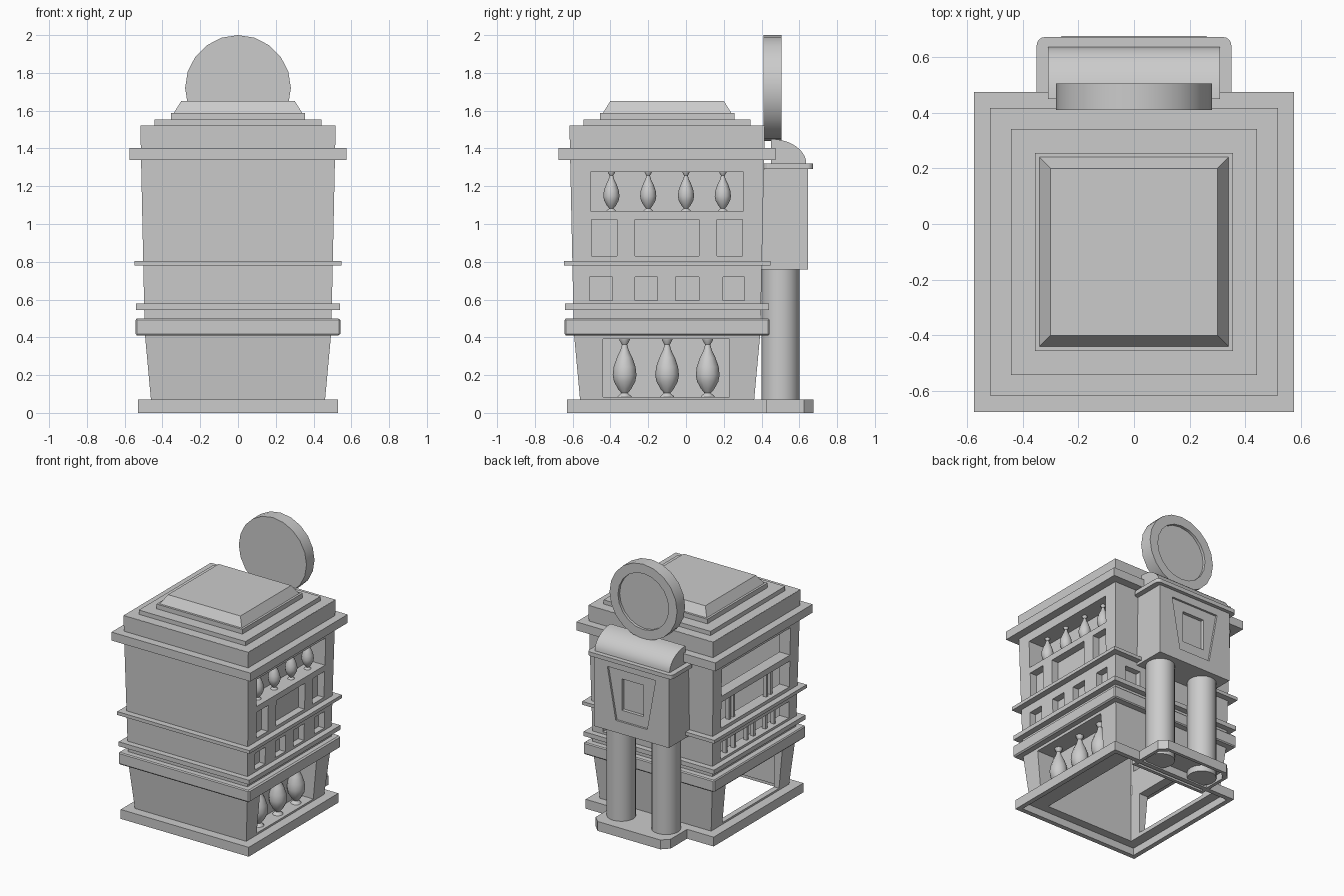
import bpy, bmesh, math

if "Cube" in bpy.data.objects:
    bpy.data.objects.remove(bpy.data.objects["Cube"])

CY = -0.1  # centre of the main building in y


def mesh_object(name, verts, faces):
    me = bpy.data.meshes.new(name)
    bm = bmesh.new()
    vs = [bm.verts.new(v) for v in verts]
    for f in faces:
        bm.faces.new([vs[i] for i in f])
    bmesh.ops.recalc_face_normals(bm, faces=bm.faces)
    bm.to_mesh(me)
    bm.free()
    ob = bpy.data.objects.new(name, me)
    bpy.context.collection.objects.link(ob)
    return ob


def prism(name, bottom, top):
    n = len(bottom)
    faces = [tuple(range(n)), tuple(range(n, 2 * n))]
    faces += [(i, (i + 1) % n, n + (i + 1) % n, n + i) for i in range(n)]
    return mesh_object(name, bottom + top, faces)


def rect(x0, x1, y0, y1, z):
    return [(x0, y0, z), (x1, y0, z), (x1, y1, z), (x0, y1, z)]


def box(name, x0, x1, y0, y1, z0, z1):
    return prism(name, rect(x0, x1, y0, y1, z0), rect(x0, x1, y0, y1, z1))


def square(h, z):
    return rect(-h, h, CY - h, CY + h, z)


def slab(name, z0, z1, h0, h1=None):
    return prism(name, square(h0, z0), square(h1 or h0, z1))


def ring(name, z0, z1, h0, h1=None):
    inner = (-0.42, 0.32, CY - 0.43, CY + 0.43)
    loops = [square(h0, z0), square(h1 or h0, z1), rect(*inner, z1), rect(*inner, z0)]
    faces = []
    for k in range(4):
        a, b = 4 * k, 4 * ((k + 1) % 4)
        faces += [(a + i, a + (i + 1) % 4, b + (i + 1) % 4, b + i) for i in range(4)]
    return mesh_object(name, sum(loops, []), faces)


def activate(ob):
    bpy.ops.object.select_all(action='DESELECT')
    ob.select_set(True)
    bpy.context.view_layer.objects.active = ob


def cut(ob, cutters):
    for c in cutters:
        m = ob.modifiers.new("cut", 'BOOLEAN')
        m.object, m.operation, m.solver = c, 'DIFFERENCE', 'EXACT'
        activate(ob)
        bpy.ops.object.modifier_apply(modifier=m.name)
        bpy.data.objects.remove(c)


def smooth(ob, angle=40):
    activate(ob)
    bpy.ops.object.shade_smooth_by_angle(angle=math.radians(angle))


def bevel(ob, width, segments=2):
    m = ob.modifiers.new("bevel", 'BEVEL')
    m.width, m.segments = width, segments


def cylinder(name, r, depth, loc, rot=(0, 0, 0), n=20):
    bpy.ops.mesh.primitive_cylinder_add(vertices=n, radius=r, depth=depth, location=loc, rotation=rot)
    ob = bpy.context.object
    ob.name = name
    return ob


# turned baluster from a lathe profile (radius, height) scaled to size
PROFILE = [(0.6, 0), (0.55, 0.02), (0.27, 0.07), (0.55, 0.14), (0.9, 0.27), (1, 0.38), (0.92, 0.52),
           (0.65, 0.68), (0.36, 0.80), (0.22, 0.90), (0.42, 0.97), (0.45, 1)]


def baluster(name, x, y, z0, z1, r, n=12):
    verts, faces = [], []
    for pr, pz in PROFILE:
        for i in range(n):
            a = 2 * math.pi * i / n
            verts.append((x + r * pr * math.cos(a), y + r * pr * math.sin(a), z0 + pz * (z1 - z0)))
    for k in range(len(PROFILE) - 1):
        faces += [(k * n + i, k * n + (i + 1) % n, (k + 1) * n + (i + 1) % n, (k + 1) * n + i) for i in range(n)]
    faces += [tuple(range(n)), tuple(range(len(verts) - n, len(verts)))]
    smooth(mesh_object(name, verts, faces))


# base ring, hollow underneath, and lower storey with its openings
plinth = ring("base_plinth", 0, 0.07, 0.53)
cut(plinth, [slab("c", -0.1, 0.055, 0.495)])
lower = ring("lower_wall", 0.06, 0.44, 0.46, 0.495)
cut(lower, [box("c", 0.35, 0.6, -0.44, 0.23, 0.085, 0.39),
            box("c", -0.6, -0.4, -0.44, 0.23, 0.085, 0.39)])

# upper storey: recesses on the right, open windows on the left
upper = ring("upper_wall", 0.48, 1.52, 0.495, 0.517)
cutters = [box("c", 0.38, 0.6, -0.505, 0.305, 1.07, 1.275)]
for y0, y1 in [(-0.5, -0.365), (-0.27, 0.07), (0.165, 0.3)]:
    cutters.append(box("c", 0.45, 0.6, y0, y1, 0.83, 1.025))
for y0, y1 in [(-0.51, -0.39), (-0.27, -0.15), (-0.055, 0.07), (0.195, 0.31)]:
    cutters.append(box("c", 0.45, 0.6, y0, y1, 0.595, 0.72))
for z0, z1 in [(1.07, 1.275), (0.83, 1.025), (0.595, 0.72)]:
    cutters.append(box("c", -0.6, -0.4, -0.505, 0.305, z0, z1))
cutters.append(box("c", 0.28, 0.41, 0.355, 0.6, 0.595, 0.72))
cut(upper, cutters)

# thin bars in the left windows
for i, y in enumerate((-0.34, -0.29, 0.1, 0.15)):
    box(f"window_bar_{i}", -0.47, -0.44, y - 0.01, y + 0.01, 0.82, 1.035)
for i, y in enumerate((-0.38, -0.28, -0.14, -0.06, 0.09, 0.19)):
    box(f"low_window_bar_{i}", -0.47, -0.44, y - 0.01, y + 0.01, 0.585, 0.73)

# balusters
for i, y in enumerate((-0.325, -0.1, 0.115)):
    baluster(f"large_baluster_{i}", 0.4, y, 0.083, 0.392, 0.063)
for i, y in enumerate((-0.395, -0.2, 0.0, 0.195)):
    baluster(f"small_baluster_{i}", 0.44, y, 1.068, 1.277, 0.043)

# projecting bands and cornice
bevel(ring("main_band", 0.41, 0.5, 0.542), 0.008, 1)
ring("lower_band", 0.545, 0.578, 0.54)
ring("middle_band", 0.78, 0.805, 0.547)
ring("cornice", 1.34, 1.403, 0.575)

# stepped roof
slab("roof_deck", 1.49, 1.521, 0.514, 0.516)
slab("roof_step_1", 1.52, 1.553, 0.442)
slab("roof_step_2", 1.55, 1.588, 0.356)
slab("roof_top", 1.588, 1.652, 0.34, 0.30)


# rear tower: chamfered hollow foot and twin columns
def foot_outline(d, z):
    x, y, c = 0.31 - d, 0.675 - d, 0.05
    return [(-x, 0.35 + d, z), (x, 0.35 + d, z), (x, y - c, z), (x - c, y, z), (c - x, y, z), (-x, y - c, z)]


foot = prism("tower_foot", foot_outline(0, 0), foot_outline(0, 0.07))
cut(foot, [prism("c", foot_outline(0.025, -0.1), foot_outline(0.025, 0.055))])
for s in (-1, 1):
    smooth(cylinder("tower_column", 0.1, 0.76, (s * 0.185, 0.5, 0.39)))

# tower body with a tapered panel holding a recessed window
tower = box("tower_body", -0.31, 0.31, 0.4, 0.645, 0.76, 1.3)
trap = [(-0.13, 0.85), (0.13, 0.85), (0.2, 1.235), (-0.2, 1.235)]
panel = prism("c", [(x, 0.63, z) for x, z in trap], [(x, 0.7, z) for x, z in trap])
cut(tower, [panel, box("c", -0.09, 0.09, 0.605, 0.7, 0.93, 1.165)])

# tower cap and quarter-round vault
cap = box("tower_cap", -0.35, 0.35, 0.41, 0.672, 1.29, 1.32)
me = cap.data
bm = bmesh.new()
bm.from_mesh(me)
corners = [e for e in bm.edges if abs(e.verts[0].co.z - e.verts[1].co.z) > 0.01]
bmesh.ops.bevel(bm, geom=corners, offset=0.03, segments=4, profile=0.5, affect='EDGES')
bm.to_mesh(me)
bm.free()
arc = [(0.45, 1.315)]
for i in range(11):
    a = math.pi / 2 * i / 10
    arc.append((0.45 + 0.187 * math.cos(a), 1.318 + 0.132 * math.sin(a)))
smooth(prism("tower_vault", [(-0.31, y, z) for y, z in arc], [(0.31, y, z) for y, z in arc]))

# round sign with a recessed back face
disc = cylinder("round_sign", 0.28, 0.095, (0, 0.4575, 1.72), (math.pi / 2, 0, 0))
cut(disc, [cylinder("c", 0.21, 0.06, (0, 0.515, 1.72), (math.pi / 2, 0, 0))])
smooth(disc)
